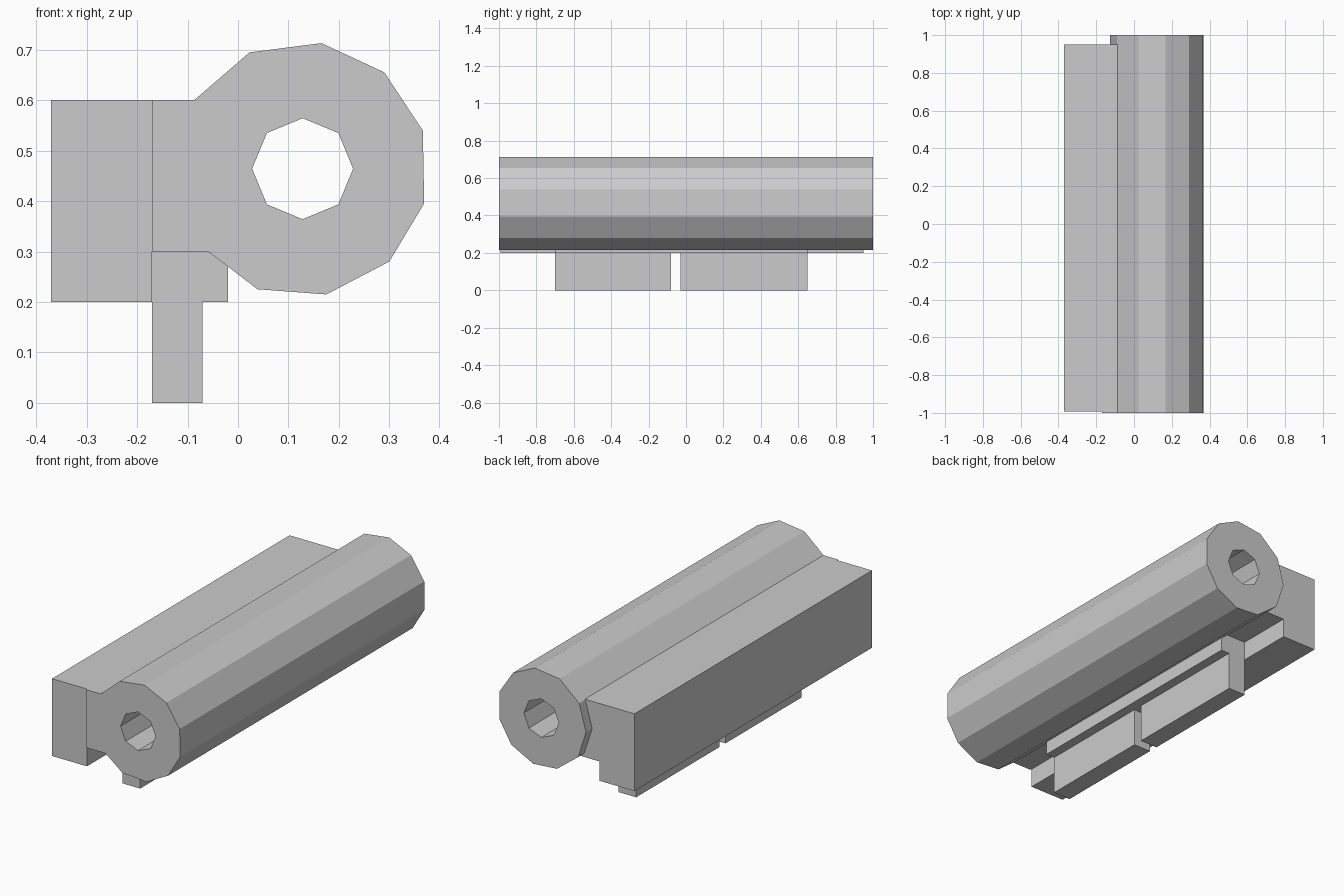
import bpy, bmesh
from math import radians, cos, sin

cube = bpy.data.objects.get("Cube")
if cube:
    bpy.data.objects.remove(cube, do_unlink=True)

# Single grey finish
grey = bpy.data.materials.new("plain_grey")
grey.use_nodes = True
colour = (0.6, 0.6, 0.6, 1)
grey.diffuse_color = colour
grey.node_tree.nodes["Principled BSDF"].inputs["Base Color"].default_value = colour


def prism(name, profile, y0, y1):
    """Extrude an (x, z) outline along y."""
    bm = bmesh.new()
    face = bm.faces.new([bm.verts.new((x, y0, z)) for x, z in profile])
    out = bmesh.ops.extrude_face_region(bm, geom=[face])["geom"]
    verts = [v for v in out if isinstance(v, bmesh.types.BMVert)]
    bmesh.ops.translate(bm, verts=verts, vec=(0, y1 - y0, 0))
    bmesh.ops.recalc_face_normals(bm, faces=bm.faces)
    mesh = bpy.data.meshes.new(name)
    bm.to_mesh(mesh)
    bm.free()
    mesh.materials.append(grey)
    obj = bpy.data.objects.new(name, mesh)
    bpy.context.collection.objects.link(obj)
    return obj


def box_outline(x0, x1, z0, z1):
    return [(x0, z0), (x1, z0), (x1, z1), (x0, z1)]


def ring(cx, cz, r, angles):
    return [(cx + r * cos(radians(a)), cz + r * sin(radians(a))) for a in angles]


# Barrel with eleven sides and an octagonal bore
barrel_angles = [17.6, 49.3, 80.8, 113.8, 147.8, 181, 215, 250, 281.4, 313.7, 344.5]
barrel = prism("barrel", ring(0.125, 0.463, 0.253, barrel_angles), -1, 1)
bore = prism("bore_cutter", ring(0.128, 0.464, 0.1, range(0, 360, 45)), -1.1, 1.1)
bore.hide_render = True
bore.hide_set(True)
cut = barrel.modifiers.new("bore", 'BOOLEAN')
cut.operation = 'DIFFERENCE'
cut.solver = 'EXACT'
cut.object = bore

# Side block and the bridge that joins it to the barrel
prism("side_block", box_outline(-0.37, -0.17, 0.2, 0.6), -0.992, 0.95)
prism("bridge", box_outline(-0.17, -0.05, 0.3, 0.6), -1, 0.95)

# Rail in the groove, with two tabs hanging below it
prism("rail", box_outline(-0.17, -0.02, 0.2, 0.3), -0.7, 0.65)
for name, y0, y1 in (("front_tab", -0.7, -0.08), ("rear_tab", -0.03, 0.65)):
    prism(name, box_outline(-0.17, -0.07, 0, 0.2), y0, y1)
